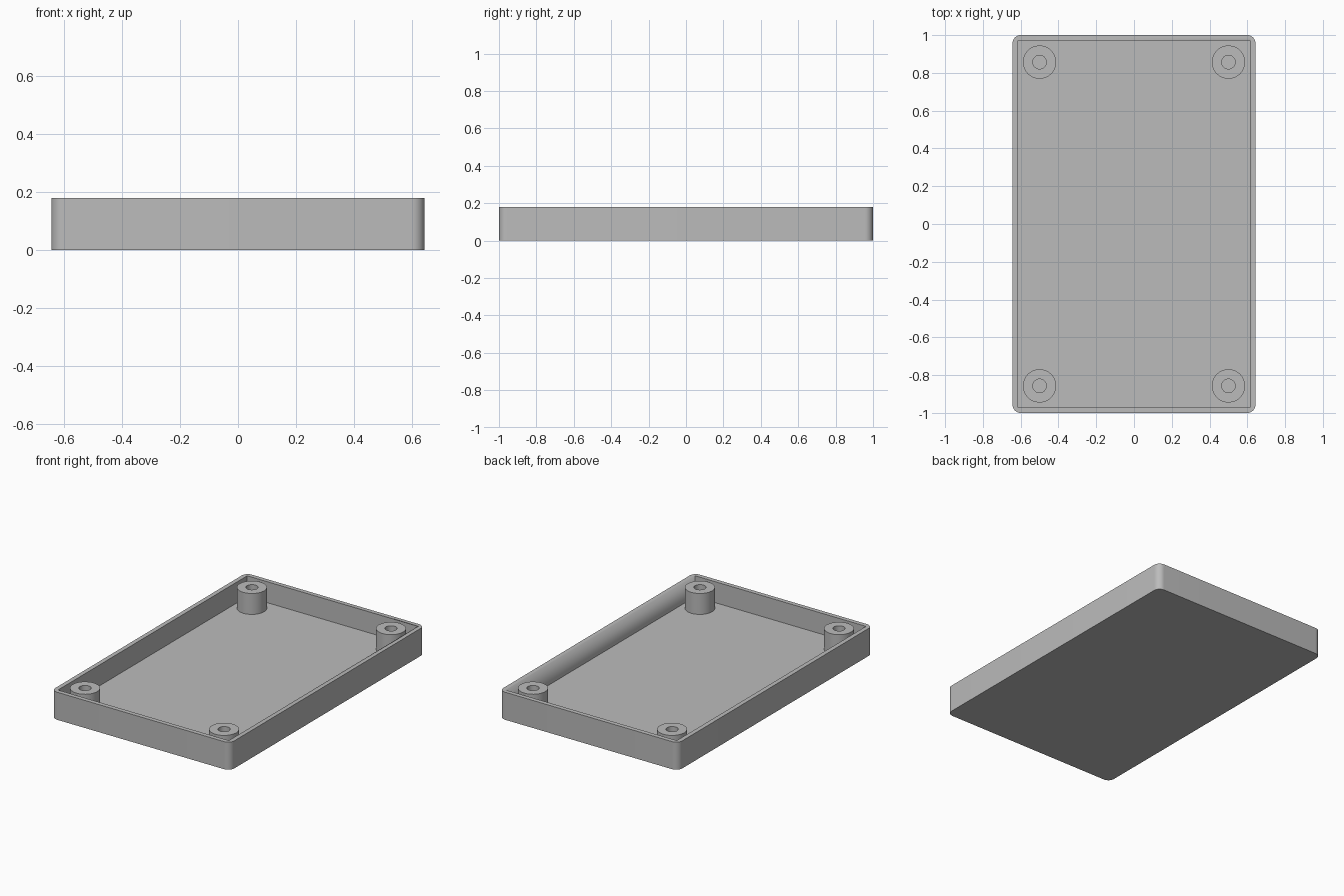
import bpy, bmesh, math

HALF_X, HALF_Y, HEIGHT = 0.643, 1.0, 0.179
WALL, FLOOR, CORNER = 0.029, 0.043, 0.043
POST_X, POST_Y, POST_R, HOLE_R = 0.5, 0.857, 0.088, 0.036

if "Cube" in bpy.data.objects:
    bpy.data.objects.remove(bpy.data.objects["Cube"])

grey = bpy.data.materials.new("plain_grey")
grey.use_nodes = True
COLOUR = (0.5, 0.5, 0.5, 1)
grey.diffuse_color = COLOUR
grey.node_tree.nodes["Principled BSDF"].inputs["Base Color"].default_value = COLOUR


def finish(name, bm, location=(0, 0, 0)):
    bmesh.ops.recalc_face_normals(bm, faces=bm.faces)
    mesh = bpy.data.meshes.new(name)
    bm.to_mesh(mesh)
    bm.free()
    mesh.materials.append(grey)
    obj = bpy.data.objects.new(name, mesh)
    obj.location = location
    bpy.context.collection.objects.link(obj)
    bpy.ops.object.select_all(action="DESELECT")
    obj.select_set(True)
    bpy.context.view_layer.objects.active = obj
    bpy.ops.object.shade_smooth_by_angle(angle=math.radians(30))
    return obj


def box(half_x, half_y, bottom, top):
    bm = bmesh.new()
    bmesh.ops.create_cube(bm, size=1)
    for v in bm.verts:
        v.co = (v.co.x * 2 * half_x, v.co.y * 2 * half_y, top if v.co.z > 0 else bottom)
    return bm


# Tray: block with rounded upright corners, hollowed by a square-cornered pocket
bm = box(HALF_X, HALF_Y, 0, HEIGHT)
upright = [e for e in bm.edges if abs(e.verts[0].co.z - e.verts[1].co.z) > HEIGHT / 2]
bmesh.ops.bevel(bm, geom=upright, offset=CORNER, segments=10, profile=0.5, affect="EDGES")
tray = finish("tray", bm)
pocket = finish("pocket_cutter", box(HALF_X - WALL, HALF_Y - WALL, FLOOR, HEIGHT * 2))
pocket.hide_render = True
cut = tray.modifiers.new("hollow", "BOOLEAN")
cut.operation, cut.object, cut.solver = "DIFFERENCE", pocket, "EXACT"
bpy.context.view_layer.objects.active = tray
bpy.ops.object.modifier_move_to_index(modifier=cut.name, index=0)
bpy.ops.object.modifier_apply(modifier=cut.name)
bpy.data.objects.remove(pocket)


# Screw posts: tubes spun from their wall section, standing on the floor
def screw_post(name, x, y):
    bm = bmesh.new()
    section = [(HOLE_R, FLOOR), (HOLE_R, HEIGHT), (POST_R, HEIGHT), (POST_R, FLOOR)]
    verts = [bm.verts.new((r, 0, z)) for r, z in section]
    edges = [bm.edges.new(pair) for pair in zip(verts, verts[1:])]
    bmesh.ops.spin(bm, geom=verts + edges, cent=(0, 0, 0), axis=(0, 0, 1),
                   angle=math.tau, steps=48, use_merge=True)
    bmesh.ops.remove_doubles(bm, verts=bm.verts, dist=0.0001)
    # An open tube needs its outer wall to face away from the axis
    post = finish(name, bm, (x, y, 0))
    outer = max(post.data.polygons, key=lambda p: p.center.xy.length)
    if outer.normal.xy.dot(outer.center.xy) < 0:
        post.data.flip_normals()


for side, sx in (("left", 1), ("right", -1)):
    for end, sy in (("front", -1), ("back", 1)):
        screw_post(f"screw_post_{end}_{side}", sx * POST_X, sy * POST_Y)
